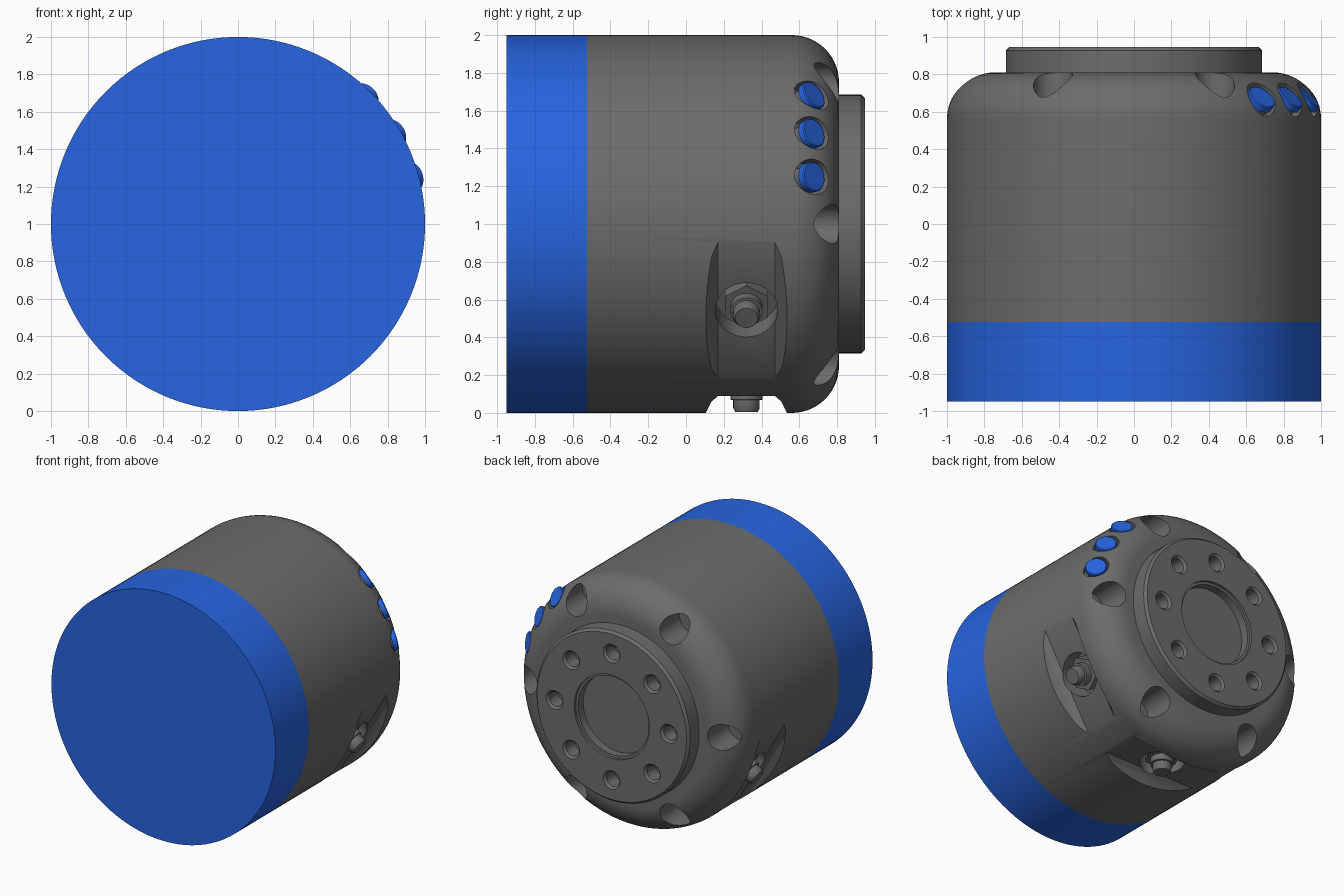
import bpy, bmesh, math
from mathutils import Matrix, Vector

if "Cube" in bpy.data.objects:
    bpy.data.objects.remove(bpy.data.objects["Cube"])

C = Vector((0, 0, 1))          # body axis passes through here, along +y
Y = Vector((0, 1, 0))

blue = bpy.data.materials.new("blue")
blue.diffuse_color = (0.02, 0.13, 0.75, 1)
blue.use_nodes = True
blue.node_tree.nodes["Principled BSDF"].inputs["Base Color"].default_value = blue.diffuse_color
grey = bpy.data.materials.new("dark_grey")
grey.diffuse_color = (0.15, 0.15, 0.15, 1)
grey.use_nodes = True
grey.node_tree.nodes["Principled BSDF"].inputs["Base Color"].default_value = grey.diffuse_color


def frame(origin, z, y):
    z = z.normalized()
    y = (y - z * y.dot(z)).normalized()
    m = Matrix((y.cross(z), y, z)).transposed().to_4x4()
    m.translation = origin
    return m


def radial(deg):
    a = math.radians(deg)
    return Vector((math.cos(a), 0, math.sin(a)))


def finish(name, bm, m, mat):
    bmesh.ops.recalc_face_normals(bm, faces=bm.faces)
    bm.transform(m)
    me = bpy.data.meshes.new(name)
    bm.to_mesh(me)
    bm.free()
    me.materials.append(mat)
    ob = bpy.data.objects.new(name, me)
    bpy.context.collection.objects.link(ob)
    return ob


def lathe(name, profile, m, n=48, mat=grey):
    """Closed solid turned about local z from (radius, height) points."""
    bm = bmesh.new()
    rings = [[bm.verts.new((r * math.cos(2 * math.pi * i / n), r * math.sin(2 * math.pi * i / n), h))
              for i in range(n)] for r, h in profile]
    for a, b in zip(rings, rings[1:]):
        for i in range(n):
            j = (i + 1) % n
            bm.faces.new((a[i], a[j], b[j], b[i]))
    bm.faces.new(rings[0])
    bm.faces.new(rings[-1])
    return finish(name, bm, m, mat)


def cyl(name, r, h0, h1, m, n=40, mat=grey):
    return lathe(name, [(r, h0), (r, h1)], m, n, mat)


def prism(name, pts, half, m):
    """Outline in local (y, z) pushed both ways along local x."""
    bm = bmesh.new()
    a, b = [[bm.verts.new((s * half, y, z)) for y, z in pts] for s in (-1, 1)]
    bm.faces.new(a)
    bm.faces.new(b)
    for i in range(len(pts)):
        j = (i + 1) % len(pts)
        bm.faces.new((a[i], a[j], b[j], b[i]))
    return finish(name, bm, m, grey)


def cut(target, cutter):
    cutter.hide_render = True
    mod = target.modifiers.new("cut", 'BOOLEAN')
    mod.operation, mod.solver, mod.object = 'DIFFERENCE', 'EXACT', cutter
    bpy.context.view_layer.objects.active = target
    bpy.ops.object.modifier_apply(modifier=mod.name)
    bpy.data.objects.remove(cutter)


axis = frame(C, Y, Vector((0, 0, 1)))

# Coloured front cap and main housing with a rounded back shoulder
lathe("front_cap", [(1, -0.95), (1, -0.525)], axis, 128, blue)
shoulder = [(0.75 + 0.25 * math.cos(t), 0.56 + 0.25 * math.sin(t))
            for t in [math.pi / 2 * i / 14 for i in range(15)]]
body = lathe("housing", [(1, -0.525)] + shoulder, axis, 128)

# Back flange with shallow bore and ring of bolt holes
flange = lathe("back_flange", [(0.685, 0.80), (0.685, 0.927), (0.667, 0.947)], axis, 96)
cut(flange, lathe("bore_cutter", [(0.315, 0.86), (0.315, 0.925), (0.335, 0.926), (0.335, 1.1)], axis, 64))
for k in range(8):
    d = radial(45 * k)
    cut(flange, lathe("bolt_cutter", [(0.058, 0.82), (0.058, 0.93), (0.075, 0.947), (0.075, 1.0)],
                      frame(C + d * 0.51, Y, d), 28))

# Six screw recesses in the shoulder
for k in range(6):
    d = radial(60 * k)
    cut(body, cyl("recess_cutter", 0.105, 0.55, 1.0, frame(C + d * 0.865, Y, d)))

# Three push buttons set at 45 degrees in the shoulder
for k, deg in enumerate((15, 30, 45)):
    d = radial(deg)
    m = frame(C + d * 0.97 + Y * 0.68, d + Y, Y)
    cut(body, cyl("button_cutter", 0.096, -0.11, 0.3, m))
    cyl(f"button_stem_{k}", 0.065, -0.12, -0.03, m)
    lathe(f"button_{k}", [(0.08, -0.04), (0.08, -0.006), (0.074, 0)], m, 40, blue)

# Three side pockets, each with a socket and hex connector
half = [(0.15, 0.91), (0.185, 0.94), (0.215, 1.0), (0.24, 1.15)]
outline = [(-y, z) for y, z in reversed(half)] + half
for k, deg in enumerate((-30, -90, -150)):
    m = frame(C + Y * 0.32, radial(deg), Y)
    cut(body, prism("pocket_cutter", outline, 0.6, m))
    cut(body, cyl("socket_cutter", 0.165, 0.77, 1.0, m))
    cyl(f"connector_nut_{k}", 0.13, 0.76, 0.88, m, 6)
    lathe(f"connector_plug_{k}", [(0.085, 0.87), (0.085, 0.93), (0.07, 0.932), (0.07, 0.975), (0.06, 0.995)], m, 32)

# Smooth rounded surfaces, keep edges crisp
for ob in bpy.context.collection.objects:
    bpy.ops.object.select_all(action='DESELECT')
    ob.select_set(True)
    bpy.context.view_layer.objects.active = ob
    bpy.ops.object.shade_smooth_by_angle(angle=math.radians(30))
